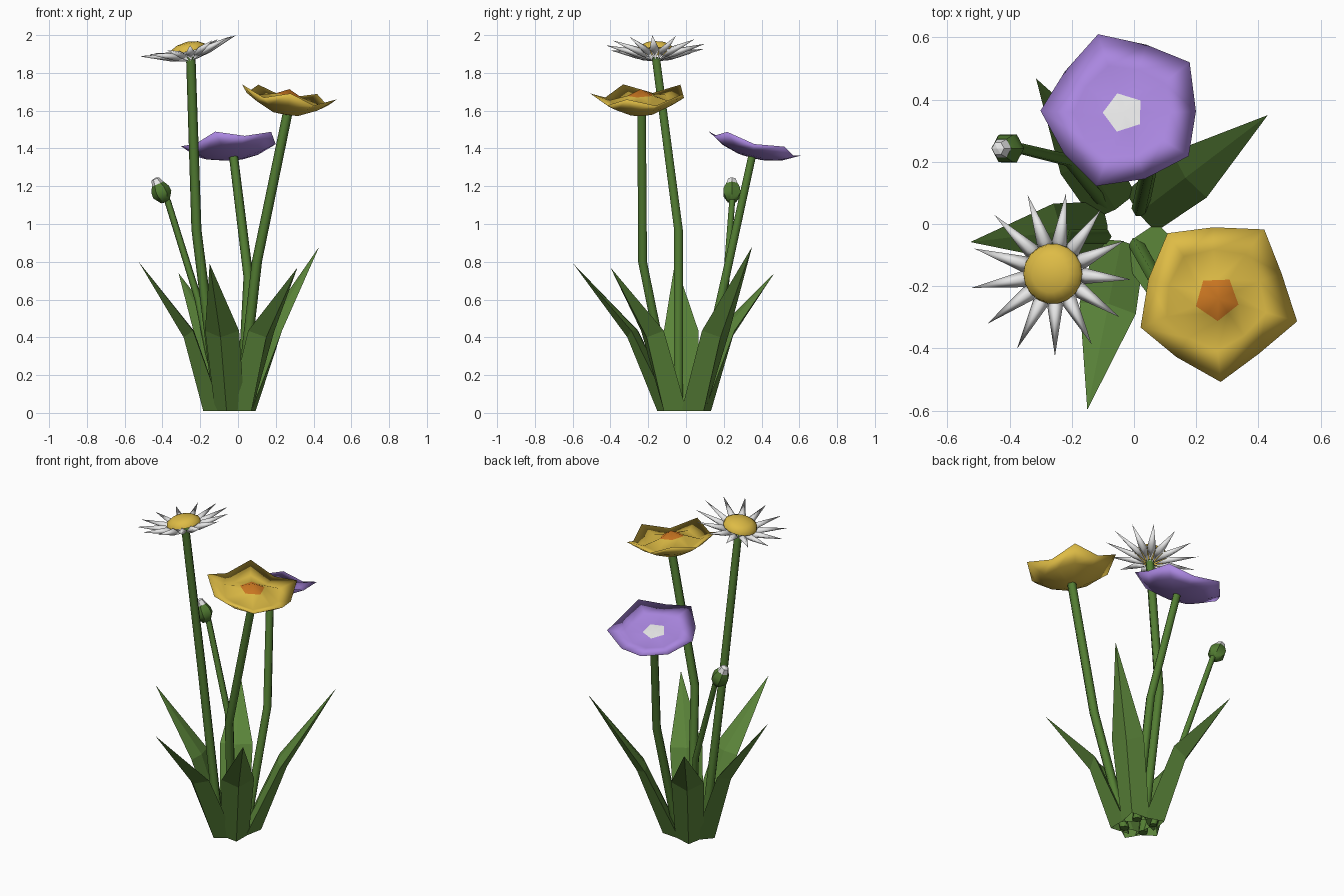
import bpy, bmesh, math
from mathutils import Vector

if "Cube" in bpy.data.objects:
    bpy.data.objects.remove(bpy.data.objects["Cube"])


def material(name, rgb):
    m = bpy.data.materials.new(name)
    m.diffuse_color = (*rgb, 1)
    m.use_nodes = True
    m.node_tree.nodes["Principled BSDF"].inputs["Base Color"].default_value = m.diffuse_color
    return m


STEM = material("stem green", (0.085, 0.205, 0.032))
LEAF = material("leaf green", (0.105, 0.235, 0.042))
YELLOW = material("yellow", (0.73, 0.50, 0.06))
ORANGE = material("orange", (0.62, 0.19, 0.016))
PURPLE = material("purple", (0.40, 0.24, 0.74))
WHITE = material("white", (0.80, 0.80, 0.80))


def polar(r, deg, z):
    a = math.radians(deg)
    return Vector((r * math.cos(a), r * math.sin(a), z))


def make(name, verts, faces, mat, smooth=None, loc=(0, 0, 0), normal=(0, 0, 1), face_up=False):
    me = bpy.data.meshes.new(name)
    q = Vector((0, 0, 1)).rotation_difference(Vector(normal))
    me.from_pydata([q @ Vector(v) + Vector(loc) for v in verts], [], faces)
    bm = bmesh.new()
    bm.from_mesh(me)
    bmesh.ops.recalc_face_normals(bm, faces=bm.faces)
    if face_up:  # open domes: the upper side is the front
        bm.normal_update()
        if sum(f.normal.z * f.calc_area() for f in bm.faces) < -1e-6:
            bmesh.ops.reverse_faces(bm, faces=bm.faces)
    bm.to_mesh(me)
    bm.free()
    me.materials.append(mat)
    ob = bpy.data.objects.new(name, me)
    bpy.context.collection.objects.link(ob)
    if smooth:
        bpy.ops.object.select_all(action='DESELECT')
        ob.select_set(True)
        bpy.context.view_layer.objects.active = ob
        bpy.ops.object.shade_smooth_by_angle(angle=math.radians(smooth))
    return ob


def loft(rings):
    """Quads between equal closed rings; one-point rings become fans."""
    verts, faces, prev = [], [], None
    for ring in rings:
        idx = list(range(len(verts), len(verts) + len(ring)))
        verts += ring
        if prev:
            n = max(len(prev), len(idx))
            for i in range(n):
                j = (i + 1) % n
                if len(prev) == 1:
                    faces.append((prev[0], idx[i], idx[j]))
                elif len(idx) == 1:
                    faces.append((prev[i], prev[j], idx[0]))
                else:
                    faces.append((prev[i], prev[j], idx[j], idx[i]))
        prev = idx
    return verts, faces


def lathe(name, profile, sides, mat, loc, normal, phase=0, smooth=None, face_up=False):
    rings = [[Vector((0, 0, z))] if r == 0 else
             [polar(r, phase + 360 * i / sides, z) for i in range(sides)] for r, z in profile]
    return make(name, *loft(rings), mat, smooth, loc, normal, face_up)


def stem(name, path, r0, r1):
    rings = []
    for k, p in enumerate(path):
        r = r0 + (r1 - r0) * k / (len(path) - 1)
        rings.append([Vector(p) + polar(r, 60 * i, 0) for i in range(6)])
    v, f = loft(rings)
    f += [tuple(range(6)), tuple(range(len(v) - 6, len(v)))]
    make(name, v, f, STEM, 65)


def cup_flower(name, mat, heart, loc, normal, phase, rings, apex):
    """Closed five-petal cup, outside to rim to inside; rings are corner (r, z), valley (r, z).
    The innermost fan is the heart, in its own colour."""
    pts = [[Vector((0, 0, 0))]]
    for rc, zc, rm, zm in rings:
        pts.append([polar(rm if i % 2 else rc, phase + 36 * i, zm if i % 2 else zc)
                    for i in range(10)])
    pts.append([Vector((0, 0, apex))])
    v, f = loft(pts)
    ob = make(name, v, f, mat, 180, loc, normal)
    ob.data.materials.append(heart)
    for p in ob.data.polygons:
        if len(v) - 1 in p.vertices:
            p.material_index = 1


# stems
stem("daisy_stem", [(-0.10, -0.04, 0.01), (-0.22, -0.04, 0.97), (-0.25, -0.16, 1.885)], 0.028, 0.025)
stem("yellow_flower_stem", [(0.01, -0.07, 0.01), (0.10, -0.23, 0.80), (0.265, -0.235, 1.60)], 0.028, 0.026)
stem("purple_flower_stem", [(0.02, 0.05, 0.01), (0.055, 0.21, 0.72), (-0.025, 0.352, 1.37)], 0.028, 0.024)
stem("bud_stem", [(-0.09, 0.06, 0.01), (-0.21, 0.205, 0.60), (-0.375, 0.245, 1.13)], 0.022, 0.018)

# keeled leaves: closed blades with an outer keel and a nearly flat inner face
CENTRE = Vector((-0.03, 0, 0))
TIPS = [(-0.526, -0.058, 0.80), (-0.315, 0.468, 0.74), (0.43, 0.35, 0.88),
        (-0.15, -0.597, 0.79), (0.315, -0.40, 0.77)]
for n, tip in enumerate(TIPS):
    out = Vector(tip) - CENTRE
    out.z = 0
    reach = out.length
    out.normalize()
    side = Vector((-out.y, out.x, 0))
    rings = []
    for r, z, half, fold, rise, ridge in ((0.155, 0.01, 0.08, 0.09, 0.0, 0.01),
                                          (reach * 0.52, 0.40, 0.092, 0.04, 0.035, 0.015)):
        c = CENTRE + out * r + Vector((0, 0, z))
        back = -out * fold + Vector((0, 0, rise))
        inner = c + back - out * ridge
        rings.append([c + side * half + back, c, c - side * half + back, inner])
    rings.append([Vector(tip)])
    v, f = loft(rings)
    make(f"leaf_{n + 1}", v, f, LEAF)

# daisy: thirteen narrow spike petals, ridged above and below, and a low disc
D_LOC, D_N = (-0.25, -0.16, 1.865), (-0.22, 0, 1)
v, f = [], []
for i in range(13):
    a, h, b = -4 + i * 360 / 13, 180 / 13, len(v)
    v += [polar(0.02, a, 0), polar(0.107, a - h, 0.04), polar(0.11, a, 0.02),
          polar(0.107, a + h, 0.04), polar(0.11, a, 0.062), polar(0.265, a, 0.08)]
    f += [(b, b + 1, b + 2), (b, b + 2, b + 3), (b, b + 4, b + 1), (b, b + 3, b + 4),
          (b + 1, b + 5, b + 2), (b + 2, b + 5, b + 3), (b + 1, b + 4, b + 5), (b + 3, b + 5, b + 4)]
make("daisy_petals", v, f, WHITE, 180, D_LOC, D_N)
lathe("daisy_disc", [(0.097, 0.05), (0.092, 0.072), (0.06, 0.092), (0, 0.102)],
      18, YELLOW, D_LOC, D_N, 0, 60, True)

# yellow flower: deep cup with raised orange heart
cup_flower("yellow_flower", YELLOW, ORANGE, (0.25, -0.235, 1.578), (0.16, -0.04, 1), 56,
           [(0.07, 0.005, 0.07, 0.005), (0.17, 0.05, 0.165, 0.045), (0.268, 0.127, 0.228, 0.08),
            (0.17, 0.085, 0.155, 0.06), (0.073, 0.105, 0.059, 0.105)], 0.138)

# purple flower: shallow cup with white heart, tilted to the back
cup_flower("purple_flower", PURPLE, WHITE, (-0.03, 0.346, 1.352), (-0.08, 0.26, 1), 36,
           [(0.08, 0.005, 0.08, 0.005), (0.17, 0.03, 0.165, 0.025), (0.265, 0.083, 0.234, 0.055),
            (0.16, 0.058, 0.15, 0.046), (0.067, 0.05, 0.054, 0.05)], 0.06)

# bud with a white tip
B_LOC, B_N = (-0.382, 0.243, 1.115), (-0.45, 0, 1)
lathe("bud", [(0, 0), (0.025, 0.005), (0.052, 0.045), (0.05, 0.075), (0.034, 0.105), (0, 0.105)],
      6, STEM, B_LOC, B_N, 0, 50)
lathe("bud_tip", [(0.034, 0.104), (0.022, 0.135), (0, 0.142)], 6, WHITE, B_LOC, B_N, 0, None, True)
